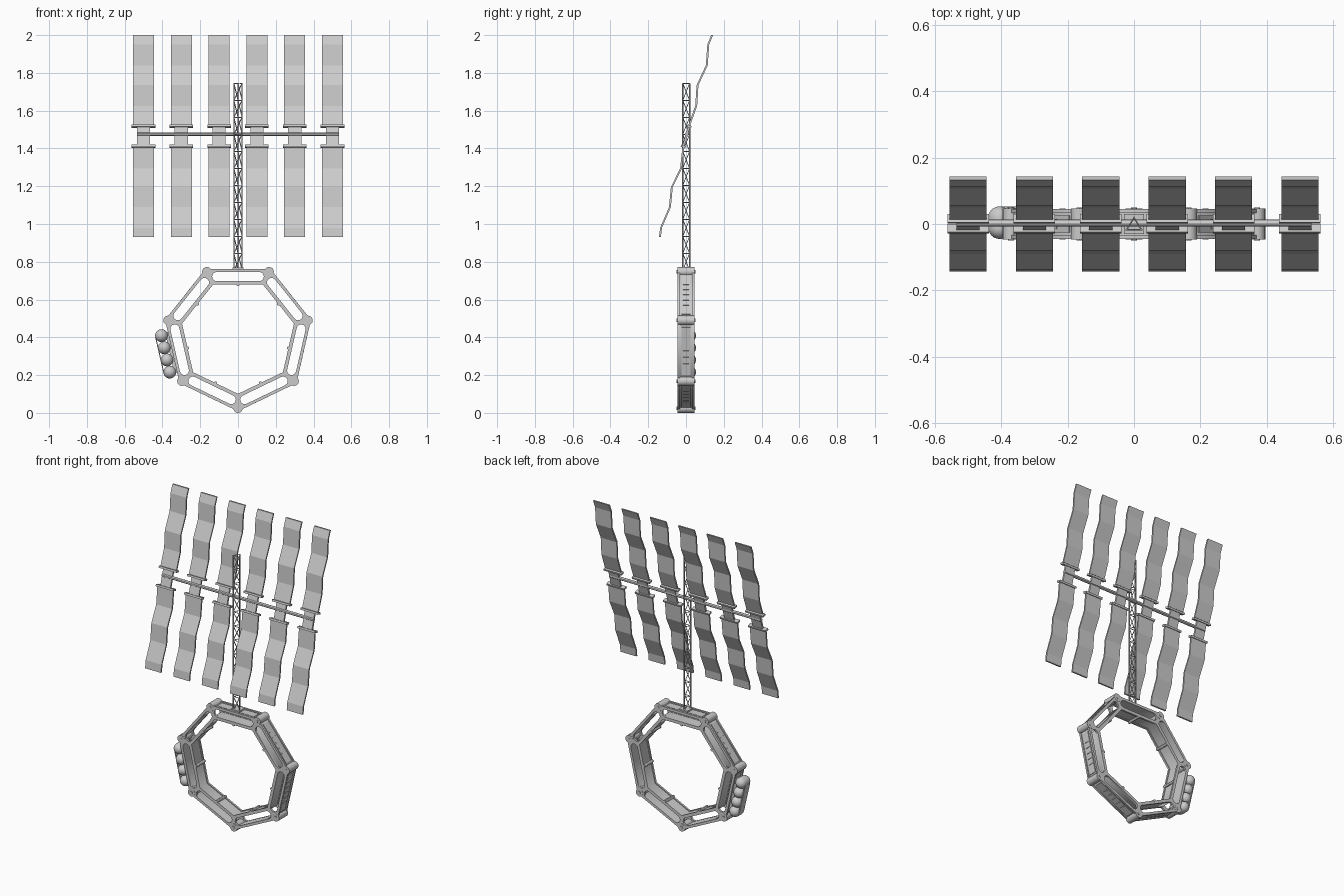
import bpy, bmesh, math
from mathutils import Vector, Matrix

if "Cube" in bpy.data.objects:
    bpy.data.objects.remove(bpy.data.objects["Cube"])

ZC = 0.405                      # ring centre height
N = 7
STEP = 2 * math.pi / N
CA = math.cos(math.pi / N)


def add_mesh(name, bm, smooth=False):
    bmesh.ops.recalc_face_normals(bm, faces=bm.faces)
    me = bpy.data.meshes.new(name)
    bm.to_mesh(me)
    bm.free()
    ob = bpy.data.objects.new(name, me)
    bpy.context.collection.objects.link(ob)
    if smooth:
        bpy.ops.object.select_all(action='DESELECT')
        bpy.context.view_layer.objects.active = ob
        ob.select_set(True)
        bpy.ops.object.shade_smooth_by_angle()
    return ob


def box(bm, loc, size, rot_y=0.0, rot_x=0.0):
    m = (Matrix.Translation(loc) @ Matrix.Rotation(rot_y, 4, 'Y')
         @ Matrix.Rotation(rot_x, 4, 'X') @ Matrix.Diagonal((*size, 1)))
    bmesh.ops.create_cube(bm, size=1, matrix=m)


def rod(bm, a, b, r, seg=6):
    a, b = Vector(a), Vector(b)
    d = b - a
    m = Matrix.Translation((a + b) / 2) @ d.to_track_quat('Z', 'Y').to_matrix().to_4x4()
    bmesh.ops.create_cone(bm, cap_ends=True, segments=seg, radius1=r, radius2=r,
                          depth=d.length, matrix=m)


def facet(k, ap, t, y=0.0):
    """Point on ring side k at a given apothem and offset along the side."""
    a = -math.pi / 2 + STEP * (k + 0.5)
    x = ap * math.cos(a) + t * math.sin(a)
    z = ap * math.sin(a) - t * math.cos(a)
    return Vector((x, y, ZC + z)), math.pi / 2 - a


def heptagon(ap):
    return [(ap / CA * math.cos(-math.pi / 2 + STEP * k),
             ap / CA * math.sin(-math.pi / 2 + STEP * k)) for k in range(N)]


def slot(k):
    pts = []
    for i in range(18):
        j = i if i < 9 else i - 1
        w = -math.pi / 2 + j * math.pi / 8
        s = 1 if i < 9 else -1
        t = s * 0.113 + 0.024 * math.cos(w)
        p, _ = facet(k, 0.317 + 0.024 * math.sin(w), t)
        pts.append((p.x, p.z - ZC))
    return pts


def flat_shape(name, loops, y0, y1):
    """Filled outline with holes, extruded along y."""
    cu = bpy.data.curves.new(name, 'CURVE')
    cu.dimensions, cu.fill_mode, cu.extrude = '2D', 'BOTH', (y1 - y0) / 2
    for lp in loops:
        sp = cu.splines.new('POLY')
        sp.points.add(len(lp) - 1)
        for p, q in zip(sp.points, lp):
            p.co = (q[0], q[1], 0, 1)
        sp.use_cyclic_u = True
    ob = bpy.data.objects.new(name, cu)
    ob.location = (0, (y0 + y1) / 2, ZC)
    ob.rotation_euler = (math.pi / 2, 0, 0)
    bpy.context.collection.objects.link(ob)
    bpy.ops.object.select_all(action='DESELECT')
    bpy.context.view_layer.objects.active = ob
    ob.select_set(True)
    bpy.ops.object.convert(target='MESH')


# Ring: slotted front and back plates, recessed outer and inner walls
plate = [heptagon(0.357), heptagon(0.274)] + [slot(k) for k in range(N)]
flat_shape("ring_front_plate", plate, -0.045, -0.033)
flat_shape("ring_back_plate", plate, 0.033, 0.045)
flat_shape("ring_outer_wall", [heptagon(0.35), heptagon(0.342)], -0.033, 0.033)
flat_shape("ring_inner_wall", [heptagon(0.291), heptagon(0.279)], -0.033, 0.033)

# Corner posts with bolt heads
bm = bmesh.new()
for k in range(N):
    a = -math.pi / 2 + STEP * k
    x, z = 0.38 * math.cos(a), ZC + 0.38 * math.sin(a)
    rod(bm, (x, -0.046, z), (x, 0.046, z), 0.025, 20)
    rod(bm, (x, -0.049, z), (x, 0.049, z), 0.009, 12)
add_mesh("ring_corner_posts", bm, True)

# Cross bars on the inner faces
bm = bmesh.new()
for k in range(N):
    p, _ = facet(k, 0.275, 0)
    rod(bm, p + Vector((0, -0.046, 0)), p + Vector((0, 0.046, 0)), 0.009, 12)
add_mesh("ring_inner_bars", bm, True)

# Outer side panels and small vent ribs
bm = bmesh.new()
for k in range(N):
    p, r = facet(k, 0.351, 0)
    box(bm, p, (0.26, 0.05, 0.006), r)
    if k in (3, 5):
        continue
    for i in range(-2, 3):
        p, r = facet(k, 0.355, i * 0.035)
        box(bm, p, (0.006, 0.03, 0.005), r)
add_mesh("ring_side_panels", bm)

# Storage tanks on the left side: four short capsules and a holding plate
bm = bmesh.new()
for i in range(4):
    p, r = facet(5, 0.394, -0.005 + (i - 1.5) * 0.066)
    m = Matrix.Translation(p) @ Matrix.Rotation(math.pi / 2, 4, 'X')
    vs = bmesh.ops.create_uvsphere(bm, u_segments=24, v_segments=15, radius=0.034,
                                   matrix=m)['verts']
    for v in vs:
        v.co.y += 0.004 + (0.015 if v.co.y > 0 else -0.015)
add_mesh("storage_tanks", bm, True)
bm = bmesh.new()
p, r = facet(5, 0.426, -0.005, 0.004)
box(bm, p, (0.2, 0.05, 0.005), r)
p, r = facet(5, 0.362, -0.005, 0.004)
box(bm, p, (0.22, 0.05, 0.02), r)
add_mesh("tank_mounts", bm)

# Mast: triangular lattice truss
bm = bmesh.new()
Z0, Z1, BAYS = 0.755, 1.745, 11
legs = [(-0.022, -0.017), (0.022, -0.017), (0, 0.019)]
h = (Z1 - Z0) / BAYS
for i, (x, y) in enumerate(legs):
    u, w = legs[(i + 1) % 3]
    rod(bm, (x, y, Z0), (x, y, Z1), 0.0035)
    for b in range(BAYS + 1):
        z = Z0 + b * h
        rod(bm, (x, y, z), (u, w, z), 0.0025)
        if b < BAYS:
            rod(bm, (x, y, z), (u, w, z + h), 0.0025)
add_mesh("mast_truss", bm)
bm = bmesh.new()
box(bm, (0, 0, 0.763), (0.06, 0.06, 0.012))
add_mesh("mast_foot", bm)

# Crossbeam carrying the panels
bm = bmesh.new()
rod(bm, (-0.535, 0.003, 1.475), (0.535, 0.003, 1.475), 0.01, 12)
add_mesh("crossbeam", bm, True)

# Folded panels: the (y, z) fold line is offset into a thin strip
UP = [(0.138, 2.0), (0.118, 1.95), (0.11, 1.84), (0.061, 1.735), (0.054, 1.625), (0.018, 1.525)]
LOW = [(-0.014, 1.41), (-0.026, 1.295), (-0.075, 1.195), (-0.085, 1.09), (-0.132, 0.98), (-0.138, 0.93)]
for i in range(6):
    cx = -0.5 + 0.2 * i
    for name, line in (("upper", UP), ("lower", LOW)):
        bm = bmesh.new()
        ring = [(y - 0.005, z) for y, z in line] + [(y + 0.005, z) for y, z in reversed(line)]
        f = bm.faces.new([bm.verts.new((cx - 0.056, y, z)) for y, z in ring])
        ext = bmesh.ops.extrude_face_region(bm, geom=[f])['geom']
        bmesh.ops.translate(bm, vec=(0.112, 0, 0),
                            verts=[v for v in ext if isinstance(v, bmesh.types.BMVert)])
        add_mesh(f"{name}_panel_{i + 1}", bm)
    # Hub plate and the two clamp bars of this column
    bm = bmesh.new()
    tilt = -math.atan2(0.032, 0.11)
    box(bm, (cx, 0.002, 1.467), (0.07, 0.012, 0.112), 0, tilt)
    box(bm, (cx, 0.016, 1.517), (0.125, 0.026, 0.012), 0, tilt)
    box(bm, (cx, -0.014, 1.411), (0.125, 0.026, 0.012), 0, tilt)
    add_mesh(f"panel_hub_{i + 1}", bm)
